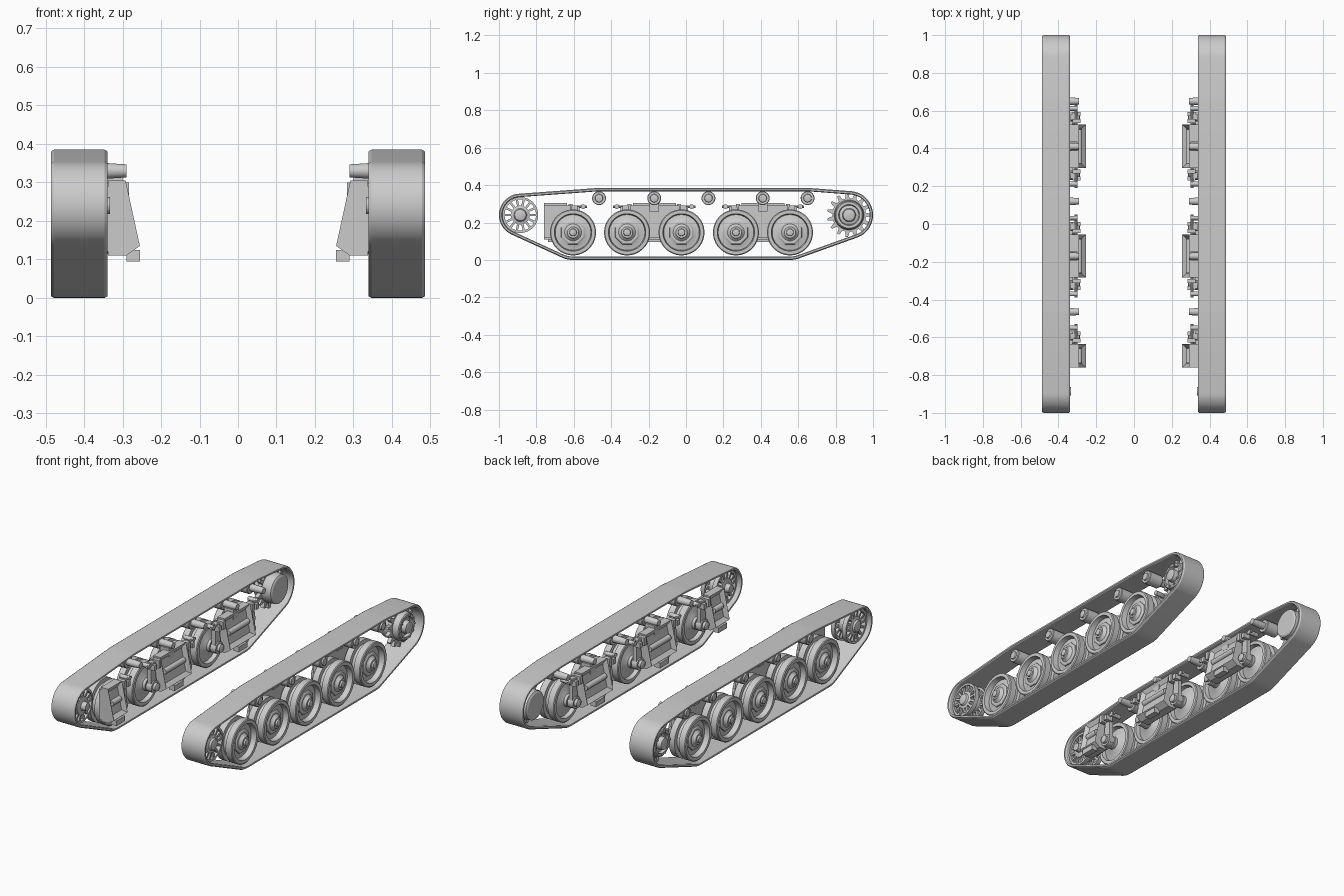
import bpy, bmesh, math
from mathutils import Vector, geometry

if "Cube" in bpy.data.objects:
    bpy.data.objects.remove(bpy.data.objects["Cube"])

GREY = (0.6, 0.6, 0.6, 1)
steel = bpy.data.materials.new("plain grey metal")
steel.use_nodes = True
steel.diffuse_color = GREY
steel.node_tree.nodes["Principled BSDF"].inputs["Base Color"].default_value = GREY


def finish(name, bm):
    """Place the part on the left side and a mirrored copy on the right."""
    bmesh.ops.remove_doubles(bm, verts=bm.verts, dist=0.00005)
    bmesh.ops.recalc_face_normals(bm, faces=bm.faces)
    for side in ("left", "right"):
        if side == "right":
            for v in bm.verts:
                v.co.x = -v.co.x
            bmesh.ops.reverse_faces(bm, faces=bm.faces)
        me = bpy.data.meshes.new(f"{side}_{name}")
        bm.to_mesh(me)
        me.materials.append(steel)
        ob = bpy.data.objects.new(f"{side}_{name}", me)
        bpy.context.collection.objects.link(ob)
        bpy.ops.object.select_all(action="DESELECT")
        ob.select_set(True)
        bpy.context.view_layer.objects.active = ob
        bpy.ops.object.shade_smooth_by_angle(angle=math.radians(30))
    bm.free()


def bridge(bm, rings, closed=False):
    """Skin a list of equal vertex rings."""
    rings = [[bm.verts.new(p) for p in ring] for ring in rings]
    n = len(rings[0])
    pairs = list(zip(rings, rings[1:]))
    if closed:
        pairs.append((rings[-1], rings[0]))
    for a, b in pairs:
        for i in range(n):
            j = (i + 1) % n
            bm.faces.new((a[i], a[j], b[j], b[i]))
    if not closed:
        bm.faces.new(rings[0])
        bm.faces.new(rings[-1])


def lathe(bm, y, z, profile, n=40, closed=False):
    """Turn (x, radius) points around an axle along x."""
    angles = [math.tau * (i + 0.5) / n for i in range(n)]
    bridge(bm, [[(x, y + r * math.cos(a), z + r * math.sin(a)) for a in angles]
                for x, r in profile], closed)


def prism_x(bm, outline, x0, x1):
    bridge(bm, [[(x, y, z) for y, z in outline] for x in (x0, x1)])


def prism_y(bm, outline, y0, y1):
    bridge(bm, [[(x, y, z) for x, z in outline] for y in (y0, y1)])


def box(bm, x0, x1, y0, y1, z0, z1):
    prism_y(bm, [(x0, z0), (x1, z0), (x1, z1), (x0, z1)], y0, y1)


def rod_y(bm, x, z, r, y0, y1, n=16):
    prism_y(bm, [(x + r * math.cos(math.tau * i / n), z + r * math.sin(math.tau * i / n))
                 for i in range(n)], y0, y1)


WHEELS = [-0.604, -0.315, -0.024, 0.267, 0.556]
ROLLERS = [-0.465, -0.17, 0.12, 0.41, 0.65]
WHEEL_Z, ROLLER_Z, END_Z = 0.147, 0.33, 0.24
IDLER_Y, SPROCKET_Y = -0.886, 0.872
MID = 0.4125

# Track belt: hull around the wheels, swept as a thin bevelled band
circles = [(IDLER_Y, END_Z, 0.114), (SPROCKET_Y, END_Z, 0.128),
           (WHEELS[0], WHEEL_Z, 0.147), (WHEELS[-1], WHEEL_Z, 0.147),
           (ROLLERS[0], ROLLER_Z, 0.055), (ROLLERS[-1], ROLLER_Z, 0.055)]
cloud = [Vector((y + r * math.cos(math.tau * i / 64), z + r * math.sin(math.tau * i / 64)))
         for y, z, r in circles for i in range(64)]
hull = [cloud[i] for i in geometry.convex_hull_2d(cloud)]
loop = [p for i, p in enumerate(hull) if (p - hull[i - 1]).length > 0.002]


def inset_loop(d):
    out = []
    for i, p in enumerate(loop):
        a = (p - loop[i - 1]).normalized()
        b = (loop[(i + 1) % len(loop)] - p).normalized()
        t = (a + b).normalized()
        out.append(p + Vector((-t.y, t.x)) * d)
    return out


section = [(-0.074, 0.005), (-0.066, 0), (0.066, 0), (0.074, 0.005),
           (0.074, 0.014), (0.068, 0.018), (-0.068, 0.018), (-0.074, 0.014)]
bm = bmesh.new()
bridge(bm, [[(MID + x, p.x, p.y) for p in inset_loop(d)] for x, d in section], True)
finish("track_belt", bm)

# Road wheels: twin tyres, dished discs, octagonal cap and axle
wheel = [(0.285, 0.012), (0.29, 0.022), (0.345, 0.022), (0.345, 0.035), (0.362, 0.035),
         (0.375, 0.06), (0.385, 0.095), (0.362, 0.1), (0.362, 0.118), (0.366, 0.123),
         (0.402, 0.123), (0.402, 0.1), (0.43, 0.1), (0.43, 0.123), (0.466, 0.123),
         (0.47, 0.118), (0.47, 0.1), (0.44, 0.095), (0.445, 0.06), (0.462, 0.035),
         (0.472, 0.03), (0.472, 0.02), (0.481, 0.018), (0.484, 0.01)]
for k, y in enumerate(WHEELS):
    bm = bmesh.new()
    lathe(bm, y, WHEEL_Z, wheel, 48)
    lathe(bm, y, WHEEL_Z, [(0.43, 0.07), (0.45, 0.068), (0.455, 0.06)], 8)
    finish(f"road_wheel_{k + 1}", bm)

# Return rollers with their inboard shafts
roller = [(0.29, 0.017), (0.335, 0.02), (0.37, 0.02), (0.37, 0.034), (0.374, 0.037),
          (0.456, 0.037), (0.46, 0.034), (0.46, 0.022), (0.468, 0.02), (0.47, 0.008)]
for k, y in enumerate(ROLLERS):
    bm = bmesh.new()
    lathe(bm, y, ROLLER_Z, roller, 28)
    finish(f"return_roller_{k + 1}", bm)

# Front idler: two spoked rims on one hub
bm = bmesh.new()
lathe(bm, IDLER_Y, END_Z, [(0.333, 0.022), (0.36, 0.025), (0.365, 0.05), (0.455, 0.05),
                           (0.46, 0.035), (0.47, 0.03), (0.475, 0.015)])
for x0, x1 in ((0.365, 0.39), (0.435, 0.46)):
    lathe(bm, IDLER_Y, END_Z, [(x0, 0.084), (x0, 0.096), (x1, 0.096), (x1, 0.084)], 48, True)
    for s in range(14):
        a = math.tau * s / 14
        u, w = Vector((math.cos(a), math.sin(a))), Vector((-math.sin(a), math.cos(a)))
        corners = [u * r + w * t + Vector((IDLER_Y, END_Z))
                   for r, t in ((0.045, -0.006), (0.088, -0.006), (0.088, 0.006), (0.045, 0.006))]
        prism_x(bm, corners, x0 + 0.004, x1 - 0.004)
finish("idler_wheel", bm)

# Rear drive sprocket: toothed plate, drum and hub
bm = bmesh.new()
TEETH = 15
teeth = []
for t in range(TEETH):
    for f, r in ((-0.32, 0.09), (-0.12, 0.118), (0.12, 0.118), (0.32, 0.09)):
        a = math.tau * (t + f) / TEETH
        teeth.append((SPROCKET_Y + r * math.cos(a), END_Z + r * math.sin(a)))
prism_x(bm, teeth, 0.402, 0.424)
lathe(bm, SPROCKET_Y, END_Z, [(0.342, 0.07), (0.348, 0.08), (0.4, 0.085), (0.425, 0.08),
                              (0.458, 0.075), (0.462, 0.07), (0.462, 0.056), (0.445, 0.052),
                              (0.45, 0.036), (0.475, 0.032), (0.48, 0.015)])
for s in range(10):
    a = math.tau * s / 10
    lathe(bm, SPROCKET_Y + 0.063 * math.cos(a), END_Z + 0.063 * math.sin(a),
          [(0.455, 0.006), (0.468, 0.006)], 6)
finish("drive_sprocket", bm)


def bogie(name, y0, y1, arms):
    """Sloped suspension housing with a recessed face, plus its wheel arms."""
    bm = bmesh.new()
    mid = (y0 + y1) / 2
    prism_y(bm, [(0.338, 0.305), (0.292, 0.305), (0.255, 0.135), (0.29, 0.11), (0.338, 0.11)],
            y0, y1)
    bmesh.ops.recalc_face_normals(bm, faces=bm.faces)
    slope = min(bm.faces, key=lambda f: f.normal.x)
    bmesh.ops.inset_individual(bm, faces=[slope], thickness=0.032, depth=-0.018)
    rod_y(bm, 0.29, 0.215, 0.016, y0 + 0.025, y1 - 0.025)
    box(bm, 0.255, 0.29, mid - 0.04, mid + 0.04, 0.095, 0.125)
    box(bm, 0.325, 0.35, y0 - 0.015 * (len(arms) - 1), y1 + 0.02, 0.12, 0.29)
    finish(name + "_housing", bm)
    bm = bmesh.new()
    for wheel_y, d in arms:
        e = y1 if d > 0 else y0
        # Swinging arm from the axle up to the rod clamp
        top = e + d * 0.04
        prism_x(bm, [(wheel_y - 0.028, WHEEL_Z - 0.02), (wheel_y + 0.028, WHEEL_Z - 0.02),
                     (top + 0.016, 0.29), (top - 0.016, 0.29)], 0.312, 0.335)
        lathe(bm, wheel_y, WHEEL_Z, [(0.305, 0.034), (0.34, 0.034)], 20)
        # Clamp blocks and push rod
        for s, h in ((0.018, 0.3), (0.055, 0.285)):
            y = e + d * s
            box(bm, 0.283, 0.325, y - 0.011, y + 0.011, 0.255, h)
        rod_y(bm, 0.307, 0.285, 0.007, *sorted((e, e + d * 0.105)), 10)
        lathe(bm, e + d * 0.085, 0.285, [(0.3, 0.013), (0.36, 0.013)], 12)
    finish(name + "_arms", bm)


bogie("front_bogie", -0.76, -0.635, [(WHEELS[0], 1)])
for name, i in (("middle_bogie", 1), ("rear_bogie", 3)):
    c = (WHEELS[i] + WHEELS[i + 1]) / 2
    bogie(name, c - 0.115, c + 0.115, [(WHEELS[i], -1), (WHEELS[i + 1], 1)])
    # Roller bracket standing on the housing
    bm = bmesh.new()
    box(bm, 0.3, 0.36, c - 0.025, c + 0.025, 0.26, 0.32)
    finish(name + "_roller_bracket", bm)
